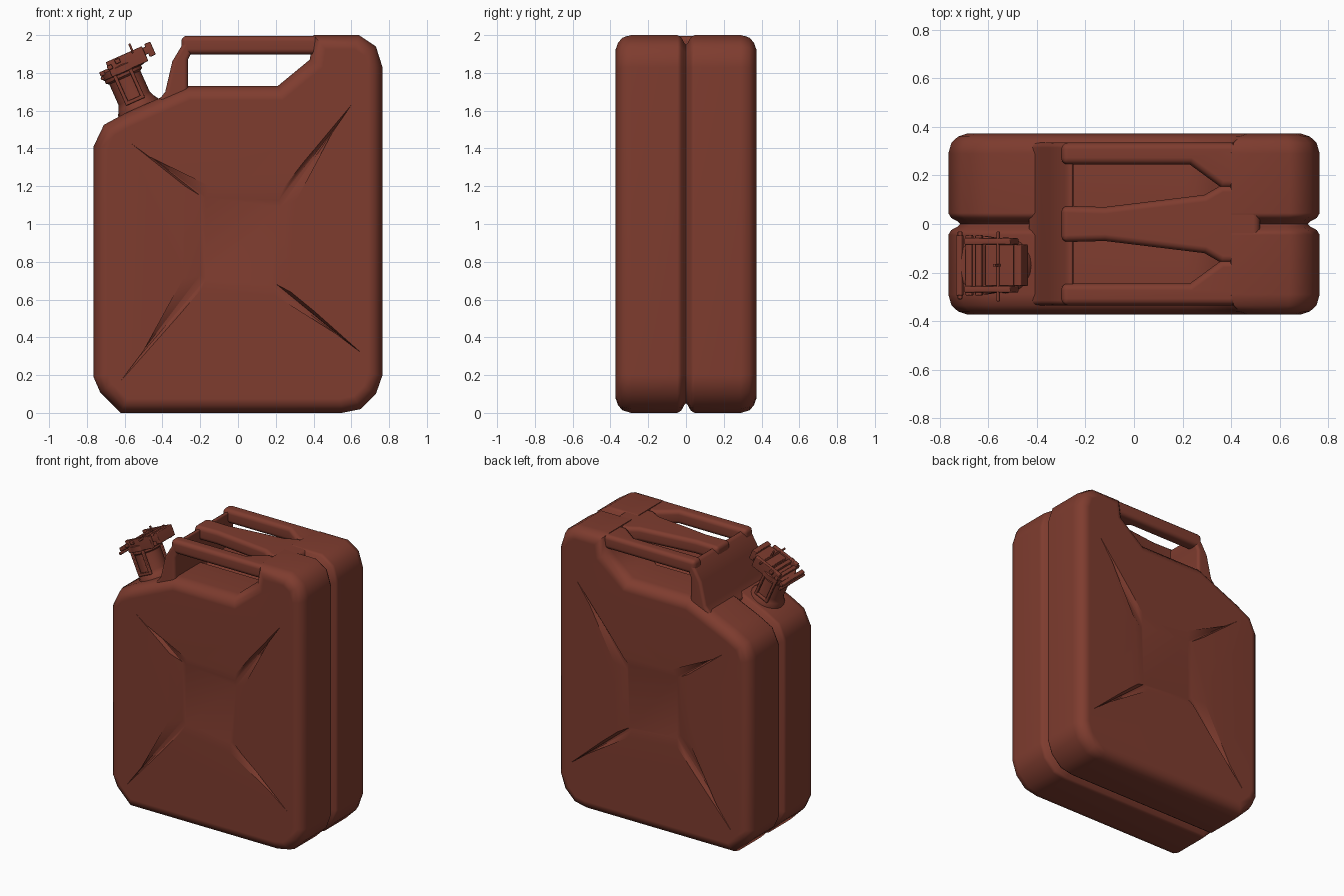
import bpy, bmesh, math
from mathutils import Vector, Matrix

if "Cube" in bpy.data.objects:
    bpy.data.objects.remove(bpy.data.objects["Cube"])

paint = bpy.data.materials.new("rust red paint")
paint.diffuse_color = (0.21, 0.045, 0.028, 1)
paint.use_nodes = True
paint.node_tree.nodes["Principled BSDF"].inputs["Base Color"].default_value = paint.diffuse_color


def activate(ob):
    bpy.ops.object.select_all(action='DESELECT')
    bpy.context.view_layer.objects.active = ob
    ob.select_set(True)


def apply_mod(ob, kind, **props):
    activate(ob)
    m = ob.modifiers.new(kind.lower(), kind)
    for k, v in props.items():
        setattr(m, k, v)
    bpy.ops.object.modifier_apply(modifier=m.name)


def loft(name, rings):
    """Closed solid through rings that share a vertex count."""
    bm = bmesh.new()
    vs = [[bm.verts.new(p) for p in r] for r in rings]
    n = len(vs[0])
    for a, b in zip(vs, vs[1:]):
        for i in range(n):
            j = (i + 1) % n
            bm.faces.new((a[i], a[j], b[j], b[i]))
    bm.faces.new(vs[0][::-1])
    bm.faces.new(vs[-1])
    bm.normal_update()
    if bm.calc_volume(signed=True) < 0:
        bmesh.ops.reverse_faces(bm, faces=bm.faces)
    me = bpy.data.meshes.new(name)
    bm.to_mesh(me)
    bm.free()
    ob = bpy.data.objects.new(name, me)
    bpy.context.collection.objects.link(ob)
    me.materials.append(paint)
    return ob


def finish(ob, bevel=0, segments=3, matrix=None):
    if bevel:
        apply_mod(ob, 'BEVEL', width=bevel, segments=segments,
                  limit_method='ANGLE', angle_limit=math.radians(50))
    if matrix:
        ob.data.transform(matrix)
    activate(ob)
    bpy.ops.object.shade_smooth_by_angle(angle=math.radians(50))
    ob.modifiers.new("weighted", 'WEIGHTED_NORMAL').keep_sharp = True
    return ob


def inset(pts, d):
    """Mitred inward offset of a counter-clockwise polygon."""
    out = []
    for i, p in enumerate(pts):
        p = Vector(p)
        a = (p - Vector(pts[i - 1])).normalized()
        b = (Vector(pts[(i + 1) % len(pts)]) - p).normalized()
        na, nb = Vector((-a.y, a.x)), Vector((-b.y, b.x))
        out.append(p + (na + nb) * (d / (1 + na.dot(nb))))
    return out


# Body: side outline lofted through depth, rounded rims and a centre seam groove
outline = [(-.62, 0), (.55, 0), (.65, .02), (.73, .10), (.765, .20), (.765, 1.83),
           (.73, 1.94), (.64, 2.0), (.40, 2.0), (.38, 1.87), (.21, 1.73), (-.27, 1.73),
           (-.42, 1.665), (-.60, 1.585), (-.71, 1.525), (-.765, 1.41), (-.765, .19), (-.73, .11)]
half = [(.372, .075), (.36, .04), (.335, .013), (.29, 0), (.045, 0), (.025, .012), (.01, .04)]
sections = [(-y, d) for y, d in half] + [(0, .05)] + half[::-1]
body = loft("can_body", [[(p.x, y, p.y) for p in inset(outline, d)] for y, d in sections])

# Pressed cross-shaped recess on both broad sides
rim = [(-.57, 1.43), (-.15, 1.20), (.24, 1.19), (.60, 1.63), (.31, 1.13), (.28, .64),
       (.65, .32), (.20, .62), (-.19, .66), (-.62, .17), (-.29, .71), (-.28, 1.20)]
floor = [(-.47, 1.362), (-.17, 1.14), (.215, 1.125), (.53, 1.53), (.225, 1.09), (.205, .68),
         (.58, .373), (.18, .675), (-.17, .71), (-.557, .258), (-.20, .73), (-.20, 1.15)]
for s in (-1, 1):
    outer = [(1.5 * a - .5 * c, s * .387, 1.5 * b - .5 * d) for (a, b), (c, d) in zip(rim, floor)]
    cutter = loft("recess_cutter", [outer, [(x, s * .342, z) for x, z in floor]])
    cutter.hide_render = True
    plain = body.data.copy()
    apply_mod(body, 'BOOLEAN', object=cutter, operation='DIFFERENCE', solver='EXACT')
    if len(body.data.polygons) < len(plain.polygons):
        body.data = plain
    bpy.data.objects.remove(cutter)
finish(body)

# Handle: upright wall on the left, then three bars running back into the body
wall = [(-.44, 1.63), (-.385, 1.70), (-.348, 1.86), (-.285, 1.965), (-.25, 1.985),
        (-.25, 1.90), (-.265, 1.87), (-.265, 1.70), (-.20, 1.66), (-.40, 1.60)]
finish(loft("handle_wall", [[(x, y, z) for x, z in wall] for y in (-.335, .335)]), .025)


def bar(name, plan):
    finish(loft(name, [[(x, y, z) for x, y in plan] for z in (1.898, 1.996)]), .028)


for s, side in ((-1, "front"), (1, "back")):
    bar("handle_bar_" + side, [(x, s * y) for x, y in
        [(-.30, .245), (.23, .245), (.36, .15), (.50, .15),
         (.50, .30), (.40, .335), (-.30, .335)]])
edge = [(-.30, .075), (-.12, .07), (.29, .12), (.36, .16), (.52, .16)]
bar("handle_bar_middle", [(x, -y) for x, y in edge] + edge[::-1])

# Spout: built in a frame tilted square to the shoulder
tilt = Matrix.Translation((-.53, -.17, 1.62)) @ Matrix.Rotation(math.radians(-24), 4, 'Y')


def turned(name, cx, profile, sides=20):
    rings = [[(cx + r * math.cos(2 * math.pi * i / sides), r * math.sin(2 * math.pi * i / sides), z)
              for i in range(sides)] for r, z in profile]
    return finish(loft(name, rings), matrix=tilt)


def block(name, x, y, z, bevel=.004):
    rings = [[(x[0], y[0], k), (x[1], y[0], k), (x[1], y[1], k), (x[0], y[1], k)] for k in z]
    return finish(loft(name, rings), bevel, 1, tilt)


turned("spout_neck", 0, [(.12, -.05), (.115, 0), (.10, .025), (.09, .05), (.09, .17), (.105, .18), (.105, .20)])
turned("spout_cap", .01, [(.105, .195), (.12, .20), (.12, .235), (.10, .25)])
# Cam lever and its ribs over the cap
block("lever_plate", (.03, .19), (-.085, .085), (.235, .275))
block("lever_lip", (.165, .20), (-.085, .085), (.215, .29))
for i, x in enumerate((-.10, -.05, 0)):
    block("lever_rib_%d" % (i + 1), (x - .014, x + .014), (-.125, .125), (.225 + .014 * i, .25 + .014 * i))
# Side clamp frames and lever cheeks
for s, side in ((-1, "front"), (1, "back")):
    y = sorted((s * .088, s * .108))
    for k, x in enumerate((-.045, .045)):
        block("clamp_upright_%s_%d" % (side, k + 1), (x - .01, x + .01), y, (.03, .22))
    block("clamp_foot_" + side, (-.055, .055), y, (.03, .05))
    block("lever_cheek_" + side, (-.06, .15), sorted((s * .085, s * .112)), (.20, .285))
# Hinge pins
block("hinge_pin", (-.118, -.10), (-.14, .14), (.205, .223))
block("lever_pin", (.085, .097), (-.15, .14), (.27, .285))
block("locking_pin", (.088, .10), (-.006, .006), (.26, .325), .002)
